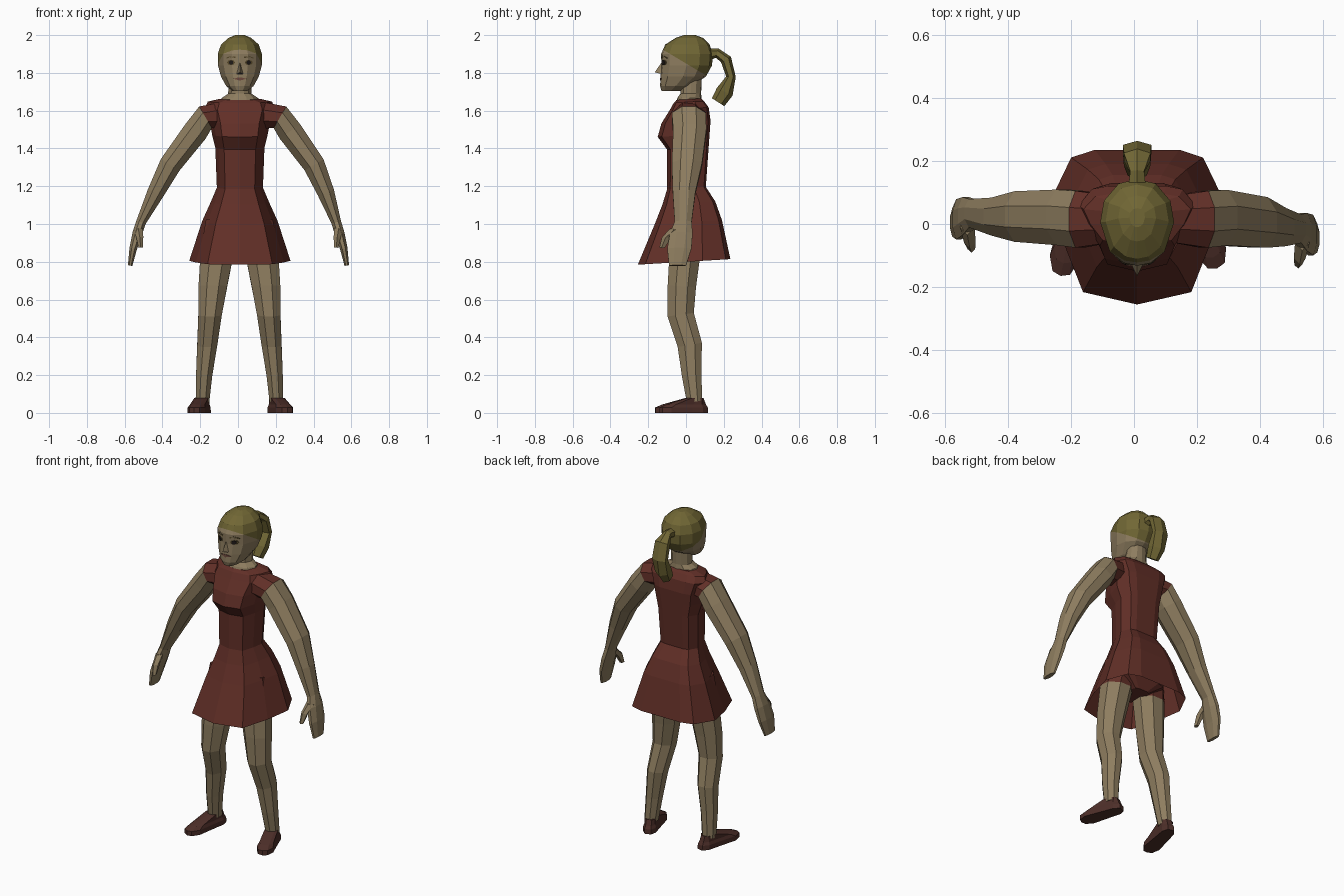
import bpy, bmesh, math
from mathutils import Vector, Matrix
from mathutils.bvhtree import BVHTree

if "Cube" in bpy.data.objects:
    bpy.data.objects.remove(bpy.data.objects["Cube"])


def material(name, r, g, b):
    m = bpy.data.materials.new(name)
    m.diffuse_color = (r, g, b, 1)
    m.use_nodes = True
    m.node_tree.nodes["Principled BSDF"].inputs["Base Color"].default_value = m.diffuse_color
    return m


SKIN = material("skin", 0.27, 0.205, 0.115)
DRESS = material("dark_red_cloth", 0.12, 0.028, 0.02)
HAIR = material("dark_blonde", 0.165, 0.135, 0.035)
SHOE = material("brown_leather", 0.075, 0.028, 0.022)
DARK = material("eye_dark", 0.015, 0.011, 0.01)
BROW = material("brow_brown", 0.10, 0.07, 0.025)
LIP = material("lip_red", 0.14, 0.06, 0.042)
CX = 0.01

BODY = [(0, -1), (.64, -.84), (.87, -.2), (1, .4), (.78, .9), (.5, 1)]
SKULL = [(0, -1), (.36, -.94), (.74, -.68), (1, 0), (.9, .5), (.5, .9), (0, 1)]
SOLE = [(0, -1), (.6, -.93), (1, -.6), (.85, .3), (.8, .75), (.4, 1)]


def finish(name, bm, mats):
    bmesh.ops.recalc_face_normals(bm, faces=bm.faces)
    me = bpy.data.meshes.new(name)
    bm.to_mesh(me)
    bm.free()
    for m in mats:
        me.materials.append(m)
    ob = bpy.data.objects.new(name, me)
    bpy.context.collection.objects.link(ob)
    return ob


def loft(rings, caps=(True, True), first_mat_rows=0):
    """Skin a list of equal rings; the first rows of faces keep slot 0, the rest slot 1."""
    bm = bmesh.new()
    vs = [[bm.verts.new(p) for p in r] for r in rings]
    n = len(vs[0])
    for i, (a, b) in enumerate(zip(vs, vs[1:])):
        for k in range(n):
            f = bm.faces.new((a[k], a[(k + 1) % n], b[(k + 1) % n], b[k]))
            f.material_index = int(bool(first_mat_rows) and i >= first_mat_rows)
    if caps[0]:
        bm.faces.new(vs[0][::-1])
    if caps[1]:
        bm.faces.new(vs[-1]).material_index = int(bool(first_mat_rows))
    return bm


def flat_ring(profile, z, hw, yf, yb, cx=CX, tilt=0.0):
    """Level ring from a mirrored half profile, half width, front and back."""
    left = [(-x, y) for x, y in reversed(profile) if x > 0]
    yc, ry = (yf + yb) / 2, (yb - yf) / 2
    return [Vector((cx + x * hw, yc + y * ry, z + tilt * (yc + y * ry)))
            for x, y in profile + left]


def tube_rings(rows, u, sides):
    """Rings square to a path; rows are x, y, z, half size along u, half size across."""
    pts = [Vector(r[:3]) for r in rows]
    rings = []
    for i, r in enumerate(rows):
        t = pts[min(i + 1, len(pts) - 1)] - pts[max(i - 1, 0)]
        v = t.cross(u).normalized()
        angles = [2 * math.pi * (k + .5) / sides for k in range(sides)]
        s = 1 / math.cos(math.pi / sides)
        rings.append([pts[i] + u * r[3] * s * math.cos(a) + v * r[4] * s * math.sin(a)
                      for a in angles])
    return rings


X, Y = Vector((1, 0, 0)), Vector((0, 1, 0))

# Dress: open skirt, waist, bust, shoulders, neckline
dress_rows = [(.80, .268, -.255, .235), (1.01, .20, -.165, .19), (1.11, .155, -.125, .155),
              (1.19, .122, -.10, .105), (1.40, .13, -.10, .12), (1.47, .147, -.15, .125),
              (1.54, .16, -.13, .13), (1.61, .185, -.085, .12), (1.645, .17, -.065, .095),
              (1.66, .108, -.05, .08)]
finish("dress", loft([flat_ring(BODY, *r, tilt=.06) for r in dress_rows], (False, True)), [DRESS])

# Shorts under the skirt
shorts = [(.84, .06, -.07, .09), (.90, .17, -.10, .12), (1.08, .13, -.09, .11)]
finish("shorts", loft([flat_ring(BODY, *r) for r in shorts]), [DRESS])

# Neck
neck = [(1.64, .105, -.055, .085), (1.668, .095, -.045, .082), (1.69, .062, -.03, .08),
        (1.80, .058, -.03, .085)]
finish("neck", loft([flat_ring(SKULL, *r) for r in neck]), [SKIN])

# Head, cut along the hairline
head_rows = [(1.705, .04, -.13, -.03), (1.73, .072, -.137, .03), (1.78, .100, -.135, .105),
             (1.84, .116, -.13, .138), (1.90, .117, -.132, .142), (1.95, .10, -.11, .125),
             (1.985, .06, -.055, .09), (2.0, .025, -.01, .05)]
bm = loft([flat_ring(SKULL, *r) for r in head_rows])
cut_point, cut_normal = Vector((0, 0, 1.85)), Vector((0, .6, 1)).normalized()
bmesh.ops.bisect_plane(bm, geom=bm.verts[:] + bm.edges[:] + bm.faces[:], dist=1e-5,
                       plane_co=cut_point, plane_no=cut_normal)
for f in bm.faces:
    f.material_index = int((f.calc_center_median() - cut_point).dot(cut_normal) > 0)
skin_tree = BVHTree.FromBMesh(bm)
finish("head", bm, [SKIN, HAIR])


def face_plate(name, outline, mat, lift=.003):
    """Thin plate laid on the front of the head."""
    bm = bmesh.new()
    front, back = [], []
    for x, z in outline:
        hit = skin_tree.ray_cast(Vector((x, -1, z)), Y)[0]
        front.append(bm.verts.new(hit - Y * lift))
        back.append(bm.verts.new(hit + Y * .003))
    n = len(front)
    bm.faces.new(front)
    for k in range(n):
        bm.faces.new((front[k], back[k], back[(k + 1) % n], front[(k + 1) % n]))
    finish(name, bm, [mat])


# Eyes, brows and mouth
for side, tag in ((-1, "right"), (1, "left")):
    ex = CX + side * .047
    for part, rx, rz, mat, lift in (("eyelid", .021, .014, BROW, .003),
                                    ("eye", .012, .012, DARK, .006)):
        ring = [(ex + rx * math.cos(k * math.pi / 4), 1.855 + rz * math.sin(k * math.pi / 4))
                for k in range(8)]
        face_plate(f"{tag}_{part}", ring, mat, lift)
    face_plate(f"{tag}_brow", [(CX + side * a, z) for a, z in
                               ((.022, 1.878), (.045, 1.883), (.072, 1.876),
                                (.072, 1.881), (.045, 1.891), (.022, 1.886))], BROW)
face_plate("mouth", [(CX + a, z) for a, z in
                     ((-.034, 1.769), (0, 1.759), (.034, 1.769), (.012, 1.775), (-.012, 1.775))], LIP)

# Nose wedge with dark underside
bm = bmesh.new()
top, tip, a, b = [bm.verts.new(p) for p in ((CX, -.13, 1.855), (CX, -.165, 1.803),
                                            (CX - .02, -.125, 1.793), (CX + .02, -.125, 1.793))]
for tri in ((top, a, tip), (top, tip, b), (a, b, tip), (top, b, a)):
    bm.faces.new(tri)
finish("nose", bm, [SKIN])
face_plate("nostrils", [(CX - .014, 1.791), (CX + .014, 1.791), (CX + .01, 1.797), (CX - .01, 1.797)],
           DARK, .004)

# Ponytail
tail = [(CX, .10, 1.895, .03, .03), (CX, .165, 1.905, .022, .022), (CX, .212, 1.87, .042, .026),
        (CX, .238, 1.78, .045, .022), (CX, .205, 1.70, .042, .04), (CX, .17, 1.645, .03, .034)]
finish("ponytail", loft(tube_rings(tail, X, 6)), [HAIR])

# Arms, hands, legs and shoes
arm = [(.13, .015, 1.575, .075, .07), (.222, .015, 1.565, .09, .066), (.275, .02, 1.49, .088, .066),
       (.403, .005, 1.313, .08, .058), (.466, -.01, 1.165, .06, .045), (.52, -.015, 1.01, .045, .026),
       (.538, -.025, .95, .06, .026), (.56, -.035, .87, .064, .02), (.576, -.045, .78, .045, .012)]
thumb = [(.533, -.05, .975, .028, .02), (.525, -.10, .93, .022, .016), (.52, -.125, .875, .013, .01)]
leg = [(.10, .01, 1.02, .085, .09), (.125, -.005, .85, .088, .082), (.148, -.022, .67, .076, .075),
       (.163, -.028, .52, .062, .07), (.178, .02, .36, .053, .065), (.194, .03, .2, .043, .052),
       (.203, .045, .06, .036, .041)]
shoe = [(0, .047, -.21, .07), (.028, .047, -.21, .068), (.045, .04, -.17, .058),
        (.078, .038, -.05, .046)]


def arm_side(rows, side):
    """The right arm hangs slightly further back and closer in."""
    if side > 0:
        return rows
    out = []
    for x, y, z, a, b in rows:
        k = min(max((1.5 - z) / .5, 0), 1)
        out.append((-x + .05 - .045 * k * k, y + .05 * k, z, a, b))
    return out


for side, tag, turn, stretch in ((1, "left", 18, .93), (-1, "right", -12, 1.02)):
    finish(f"{tag}_arm", loft(tube_rings(arm_side(arm, side), Y, 8), first_mat_rows=1), [DRESS, SKIN])
    finish(f"{tag}_thumb", loft(tube_rings(arm_side(thumb, side), Y, 5)), [SKIN])
    off = 0 if side > 0 else .015
    rows = [(side * x + off, y, z, a, b) for x, y, z, a, b in leg]
    finish(f"{tag}_leg", loft(tube_rings(rows, X, 8), first_mat_rows=1), [DRESS, SKIN])
    ob_bm = loft([flat_ring(SOLE, z, hw, yf * stretch, yb, cx=0) for z, hw, yf, yb in shoe])
    place = Matrix.Translation((rows[-1][0], .045, 0)) @ Matrix.Rotation(math.radians(turn), 4, 'Z')
    ob_bm.transform(place)
    finish(f"{tag}_shoe", ob_bm, [SHOE])
